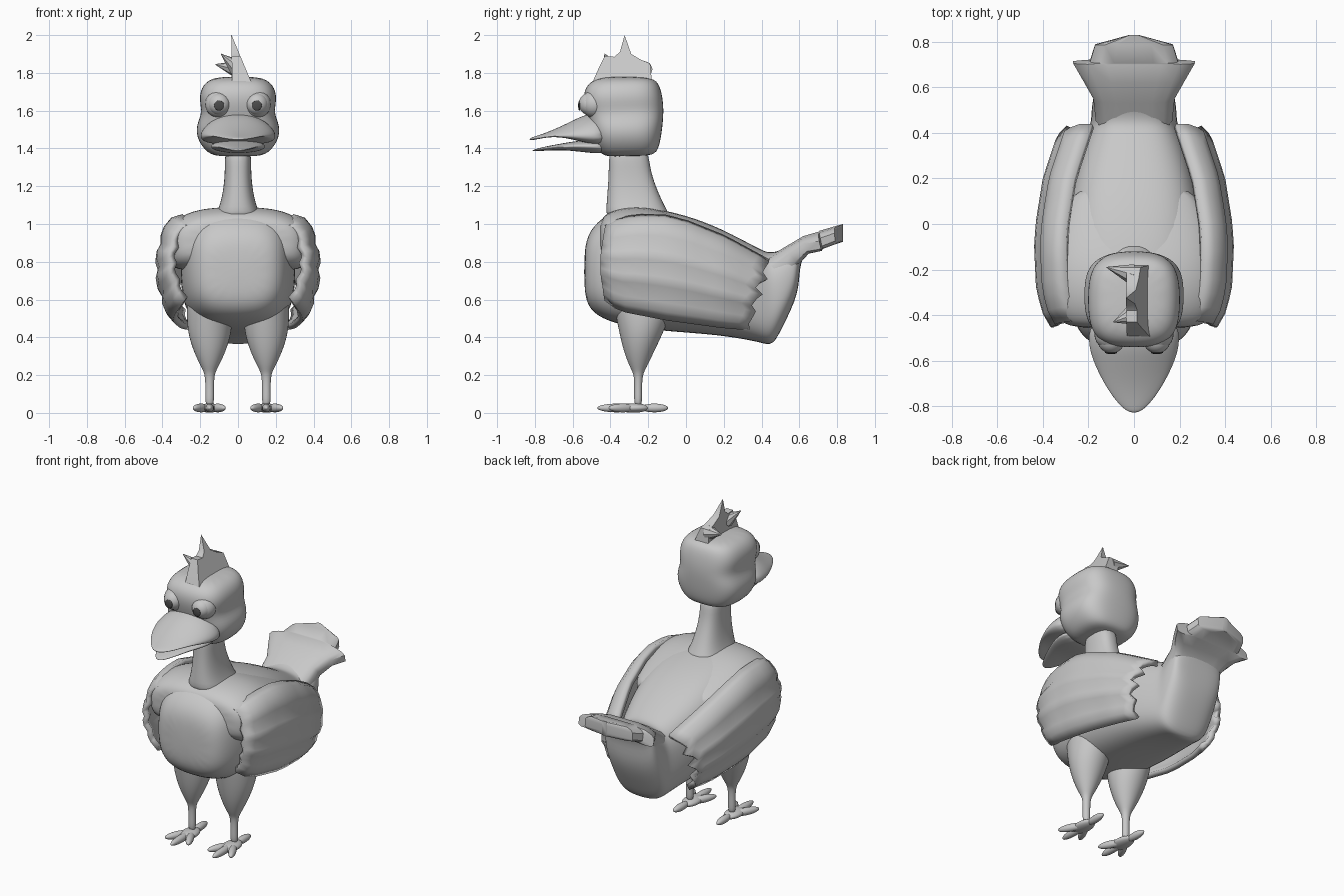
import bpy, bmesh, math
from mathutils import Matrix, Vector

cube = bpy.data.objects.get("Cube")
if cube:
    bpy.data.objects.remove(cube, do_unlink=True)


def material(name, value):
    mat = bpy.data.materials.new(name)
    mat.use_nodes = True
    colour = (value, value, value, 1)
    mat.diffuse_color = colour
    mat.node_tree.nodes["Principled BSDF"].inputs["Base Color"].default_value = colour
    return mat


GREY = material("light grey", 0.58)
DARK = material("dark pupil grey", 0.07)


def finish(name, bm, mat=GREY, mirror=False, sub=0, thick=0, angle=40):
    """Turn a bmesh into a shaded object with its modifiers."""
    bmesh.ops.recalc_face_normals(bm, faces=bm.faces[:])
    mesh = bpy.data.meshes.new(name)
    bm.to_mesh(mesh)
    bm.free()
    mesh.materials.append(mat)
    obj = bpy.data.objects.new(name, mesh)
    bpy.context.collection.objects.link(obj)
    bpy.ops.object.select_all(action="DESELECT")
    obj.select_set(True)
    bpy.context.view_layer.objects.active = obj
    bpy.ops.object.shade_smooth_by_angle(angle=math.pi if sub else math.radians(angle))
    if thick:
        mod = obj.modifiers.new("Solidify", "SOLIDIFY")
        mod.thickness, mod.offset = thick, 0
    if mirror:
        obj.modifiers.new("Mirror", "MIRROR")
    if sub:
        obj.modifiers.new("Subdivision", "SUBSURF").levels = sub
        obj.modifiers["Subdivision"].render_levels = sub
    return obj


def loft(name, rings, power=2, x=0, n=16, droop=0, **kw):
    """Skin rings given by two opposite (y, z) points and a half width."""
    bm = bmesh.new()
    loops = []
    for ya, za, yb, zb, w in rings:
        loop = []
        for i in range(n):
            a = math.tau * (i + 0.5) / n
            c, s = (math.copysign(abs(f) ** (2 / power), f) for f in (math.cos(a), math.sin(a)))
            px = w * c
            loop.append(bm.verts.new((x + px, (ya + yb) / 2 + s * (ya - yb) / 2,
                                      (za + zb) / 2 + s * (za - zb) / 2 - droop * px * px)))
        loops.append(loop)
    for a, b in zip(loops, loops[1:]):
        for i in range(n):
            j = (i + 1) % n
            bm.faces.new((a[i], a[j], b[j], b[i]))
    bm.faces.new(loops[0])
    bm.faces.new(loops[-1])
    return finish(name, bm, **kw)


def ellipsoid(bm, centre, radii, turn=0):
    m = Matrix.Translation(centre) @ Matrix.Rotation(turn, 4, "Z") @ Matrix.Diagonal((*radii, 1))
    bmesh.ops.create_uvsphere(bm, u_segments=24, v_segments=14, radius=1, matrix=m)


def interp(table, t):
    """Piecewise linear lookup."""
    for (a, fa), (b, fb) in zip(table, table[1:]):
        if t <= b:
            return fa + (fb - fa) * (t - a) / (b - a)
    return table[-1][1]


# Body: breast, back and the drooping rump below the tail
loft("body", [
    (-.54, .86, -.54, .63, .13), (-.515, .97, -.51, .54, .22), (-.42, 1.06, -.42, .48, .275),
    (-.27, 1.11, -.25, .44, .31), (0, 1.055, 0, .42, .31), (.2, .975, .2, .405, .275),
    (.39, .87, .40, .37, .21), (.44, .85, .46, .345, .19), (.49, .86, .515, .46, .19),
    (.53, .88, .60, .63, .18), (.56, .9, .60, .78, .17), (.6, .92, .63, .83, .15)],
     power=2.9, sub=2)

# Shoulders: a broad mass that carries the wings
loft("shoulders", [
    (-.46, 1.0, -.46, .86, .25), (-.435, 1.06, -.43, .80, .335), (-.34, 1.1, -.34, .76, .385),
    (-.2, 1.105, -.2, .76, .395), (-.06, 1.06, -.06, .8, .365), (.08, 1.0, .08, .84, .3),
    (.18, .95, .18, .86, .24)], power=3.4, droop=.35, sub=2)

# Tail fan with notched corners
loft("tail_fan", [
    (.42, .82, .54, .70, .17), (.53, .885, .60, .79, .18), (.62, .94, .65, .85, .225),
    (.70, .965, .72, .87, .27), (.705, .967, .725, .872, .195),
    (.785, .99, .79, .895, .172), (.83, 1.0, .83, .905, .02)], power=4, droop=.4)

# Neck and head
loft("neck", [
    (-.43, 1.0, -.05, 1.0, .15), (-.425, 1.09, -.10, 1.07, .10), (-.415, 1.2, -.16, 1.2, .075),
    (-.41, 1.3, -.19, 1.3, .07), (-.41, 1.42, -.2, 1.42, .072)], power=2.5, sub=2)
loft("head", [
    (-.41, 1.355, -.2, 1.36, .10), (-.46, 1.37, -.15, 1.375, .165), (-.50, 1.45, -.13, 1.45, .222),
    (-.51, 1.52, -.12, 1.53, .225), (-.53, 1.58, -.115, 1.6, .19), (-.55, 1.66, -.12, 1.67, .212),
    (-.535, 1.735, -.14, 1.75, .19), (-.46, 1.785, -.19, 1.78, .12)], power=3, sub=2)

# Beak halves, slightly open
loft("upper_beak", [
    (-.40, 1.60, -.40, 1.41, .2), (-.52, 1.59, -.52, 1.425, .207), (-.6, 1.55, -.6, 1.45, .185),
    (-.7, 1.5, -.7, 1.47, .135), (-.78, 1.47, -.78, 1.45, .08),
    (-.83, 1.455, -.83, 1.44, .025)], droop=1.0, sub=2)
loft("lower_beak", [
    (-.40, 1.45, -.40, 1.365, .16), (-.55, 1.445, -.55, 1.38, .145), (-.64, 1.43, -.64, 1.392, .11),
    (-.75, 1.41, -.75, 1.388, .065), (-.815, 1.392, -.815, 1.384, .02)], sub=2)

# Eyes: lids, balls and pupils
for name, y, z, radii, mat in (("eyelids", -.483, 1.635, (.074, .072, .074), GREY),
                               ("eyeballs", -.508, 1.635, (.06, .06, .06), GREY),
                               ("pupils", -.564, 1.627, (.027, .007, .027), DARK)):
    bm = bmesh.new()
    ellipsoid(bm, (.1, y, z), radii)
    finish(name, bm, mat, mirror=True, angle=80)

# Crest: a leaning jagged plate that thins upward, with two curled tufts
outline = [(-.5, 1.74), (-.46, 1.83), (-.43, 1.89), (-.38, 1.885), (-.35, 1.91), (-.325, 2.0),
           (-.29, 1.9), (-.24, 1.87), (-.19, 1.85), (-.18, 1.75)]
bm = bmesh.new()
sides = []
for s in (-1, 1):
    side = []
    for y, z in outline:
        h = (z - 1.75) / .25
        side.append(bm.verts.new((.02 - .055 * h + s * .05 * (1.02 - h), y, z)))
    sides.append(side)
    bmesh.ops.triangulate(bm, faces=[bm.faces.new(side)])
for i in range(len(outline)):
    j = (i + 1) % len(outline)
    bm.faces.new((sides[0][i], sides[0][j], sides[1][j], sides[1][i]))
for base, tip in (((-.01, -.40, 1.83), (-.09, -.43, 1.9)), ((-.01, -.22, 1.82), (-.12, -.19, 1.845))):
    axis = Vector(tip) - Vector(base)
    m = (Matrix.Translation((Vector(base) + Vector(tip)) / 2)
         @ axis.to_track_quat("Z", "Y").to_matrix().to_4x4())
    bmesh.ops.create_cone(bm, cap_ends=True, segments=8, radius1=.045, radius2=.002,
                          depth=axis.length, matrix=m)
finish("crest", bm)

# Wings: folded sheets with feather ridges and a ragged rear edge
top_edge = [(-.45, .96), (-.36, 1.0), (-.27, 1.02), (-.12, 1.02), (0, .99), (.2, .91), (.43, .785)]
low_edge = [(-.44, .62), (-.35, .55), (-.1, .5), (.2, .46), (.34, .45)]
bulge = [(-.45, .335), (-.38, .375), (-.28, .4), (-.1, .408), (0, .402), (.2, .37), (.44, .29)]
ragged = [.43, .415, .40, .425, .39, .365, .40, .37, .345, .365, .35, .33, .335]
bm = bmesh.new()
grid = []
ROWS, COLS = len(ragged) - 1, 14
for r in range(-1, ROWS + 1):
    v = max(r, 0) / ROWS
    row = []
    for c in range(COLS + 1):
        u = c / COLS
        front = -.42 - .025 * math.sin(math.pi * v)
        y = front + (ragged[max(r, 0)] - front) * u
        hi, lo = interp(top_edge, y), interp(low_edge, y)
        x = interp(bulge, y) - .07 * (2 * v - .95) ** 2 + .016 * abs(math.sin(4 * math.pi * v))
        z = hi + (lo - hi) * v
        if r < 0:
            x, z = x - .05, z + .015
        row.append(bm.verts.new((x, y, z)))
    grid.append(row)
for a, b in zip(grid, grid[1:]):
    for c in range(COLS):
        bm.faces.new((a[c], a[c + 1], b[c + 1], b[c]))
finish("wings", bm, mirror=True, thick=.035, angle=50)

# Legs: plump thighs running into thin shins
loft("legs", [
    (-.40, .64, -.03, .64, .12), (-.375, .52, -.08, .52, .125), (-.355, .42, -.12, .42, .118),
    (-.33, .32, -.17, .32, .085), (-.295, .235, -.21, .235, .042), (-.275, .205, -.23, .205, .025),
    (-.274, .12, -.233, .12, .022), (-.277, .03, -.23, .03, .026)],
     x=.15, mirror=True, sub=2)

# Feet: three splayed front toes, a hind toe and a pad
bm = bmesh.new()
heel = Vector((.15, -.25, .026))
ellipsoid(bm, heel - Vector((0, .03, 0)), (.05, .085, .025))
for tip in ((.07, -.41), (.15, -.47), (.235, -.41), (.155, -.095)):
    d = Vector((*tip, heel.z)) - heel
    ellipsoid(bm, heel + d * .53, (d.length * .47, .023, .023), math.atan2(d.y, d.x))
finish("feet", bm, mirror=True, angle=80)
